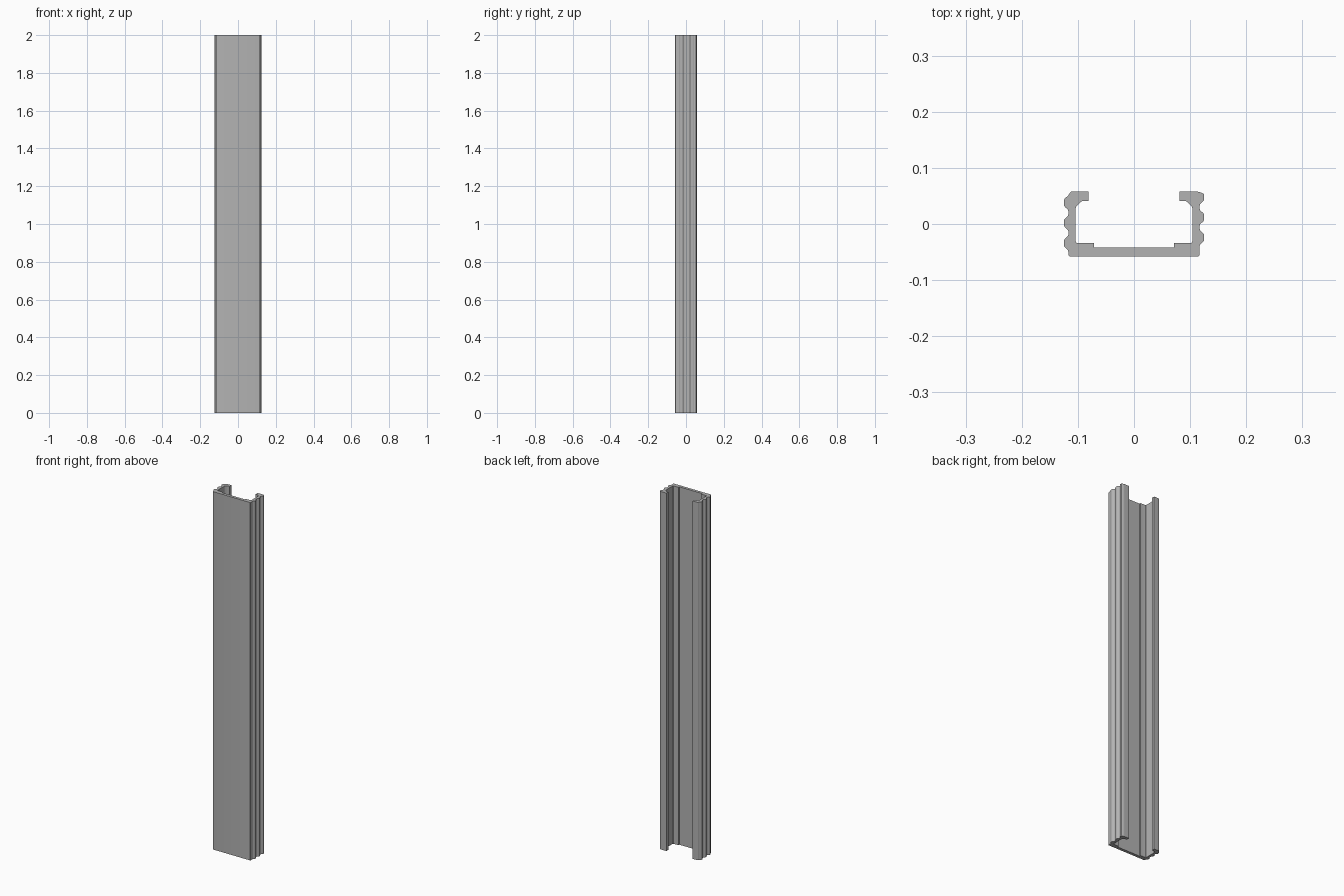
import bpy
import bmesh
from mathutils import Vector

cube = bpy.data.objects.get("Cube")
if cube:
    bpy.data.objects.remove(cube)

LENGTH = 2.0
FRONT, BACK = -0.058, 0.058
GROOVE, RIDGE = 0.117, 0.125      # half widths at grooves and ridges
PITCH = 0.036                     # ridge spacing


def material(name, color):
    mat = bpy.data.materials.new(name)
    mat.use_nodes = True
    mat.diffuse_color = color
    mat.node_tree.nodes["Principled BSDF"].inputs["Base Color"].default_value = color
    return mat


def ridged_side(sign, centre):
    """Outer side, front to back, with three ridges around a centre height."""
    pts = [(sign * GROOVE, FRONT, 0.004)]
    for k in (-1, 0, 1):
        y = centre + k * PITCH
        for x, dy in ((GROOVE, -0.013), (RIDGE, -0.006), (RIDGE, 0.006), (GROOVE, 0.013)):
            # the last ridge may run out into the back chamfer
            if y + dy < BACK - 0.004:
                pts.append((sign * x, y + dy, 0.003))
    pts.append((sign * (GROOVE - 0.004), BACK, 0.003))
    return pts


def inner_side(sign):
    """Inner side, from the back lip to the floor step."""
    return [(sign * x, y, r) for x, y, r in (
        (0.081, BACK, 0), (0.081, 0.041, 0), (0.093, 0.041, 0.003),
        (0.104, 0.030, 0.003), (0.104, -0.034, 0.004),
        (0.071, -0.034, 0), (0.071, -0.042, 0))]


def rounded(points, steps=3):
    """Round each corner (x, y, radius) with a short quadratic arc."""
    out = []
    for i, (x, y, r) in enumerate(points):
        p = Vector((x, y))
        if r == 0:
            out.append(p)
            continue
        before = Vector(points[i - 1][:2]) - p
        after = Vector(points[(i + 1) % len(points)][:2]) - p
        a = p + before.normalized() * min(r, before.length * 0.45)
        b = p + after.normalized() * min(r, after.length * 0.45)
        for s in range(steps + 1):
            t = s / steps
            out.append(a * (1 - t) ** 2 + p * 2 * t * (1 - t) + b * t ** 2)
    return out


# Closed channel section, counter-clockwise; the two ridge sets are staggered
section = (ridged_side(1, 0.012) + inner_side(1)
           + inner_side(-1)[::-1] + ridged_side(-1, 0.002)[::-1])

# Extrude the section along the full length
bm = bmesh.new()
base = bm.faces.new([bm.verts.new((p.x, p.y, 0)) for p in rounded(section)])
top = bmesh.ops.extrude_face_region(bm, geom=[base], use_keep_orig=True)["geom"]
bmesh.ops.translate(bm, vec=(0, 0, LENGTH),
                    verts=[v for v in top if isinstance(v, bmesh.types.BMVert)])
bmesh.ops.recalc_face_normals(bm, faces=bm.faces)
mesh = bpy.data.meshes.new("channel_rail")
bm.to_mesh(mesh)
bm.free()

rail = bpy.data.objects.new("channel_rail", mesh)
bpy.context.collection.objects.link(rail)
mesh.materials.append(material("aluminium_grey", (0.45, 0.45, 0.45, 1)))

# Smooth the small rounded corners, keep the sharp edges
bpy.ops.object.select_all(action='DESELECT')
rail.select_set(True)
bpy.context.view_layer.objects.active = rail
bpy.ops.object.shade_smooth_by_angle(angle=0.52)
